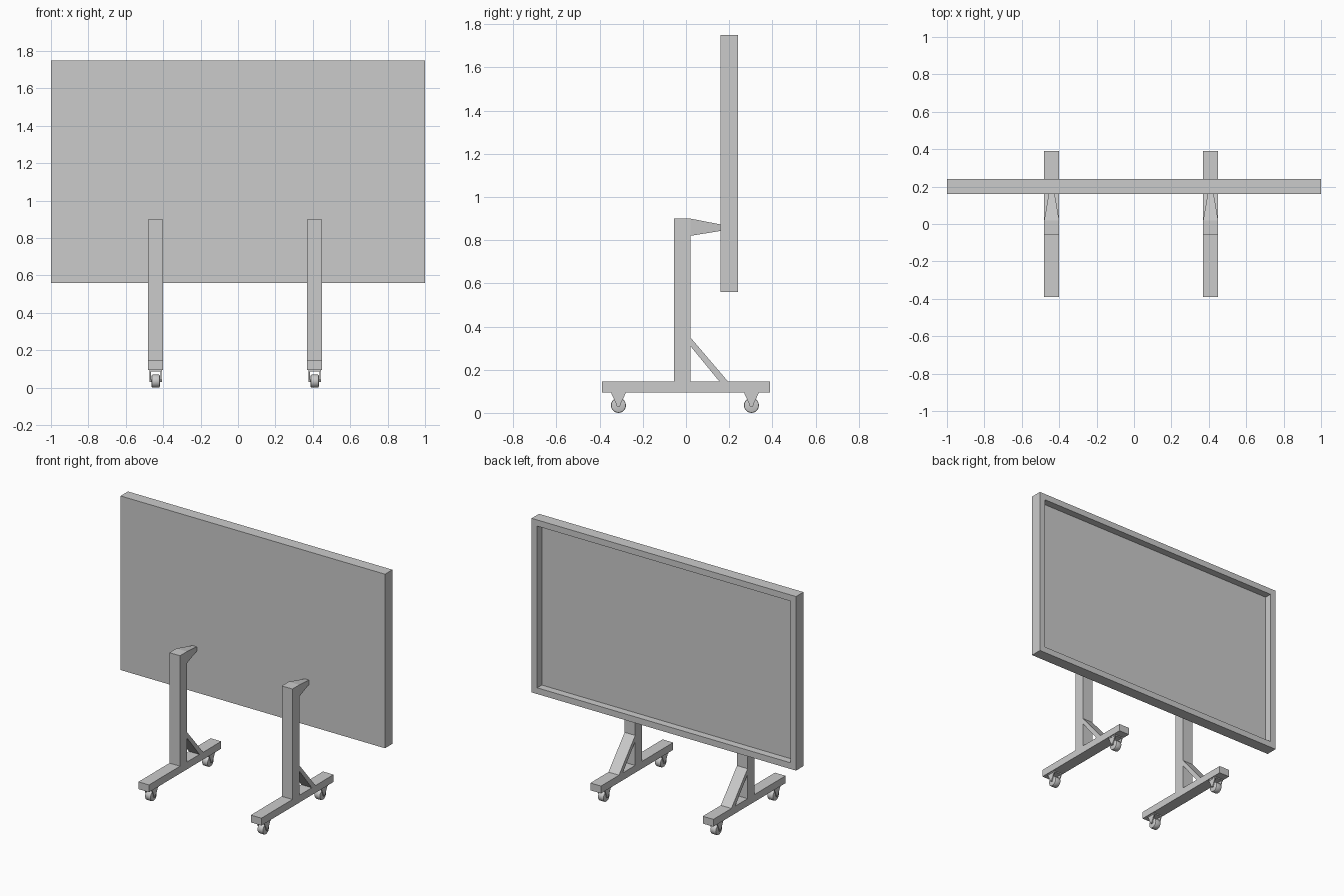
import bpy, bmesh, math
from mathutils import Matrix, Vector

if "Cube" in bpy.data.objects:
    bpy.data.objects.remove(bpy.data.objects["Cube"])


def finish(bm, name, smooth=False):
    bmesh.ops.recalc_face_normals(bm, faces=bm.faces)
    mesh = bpy.data.meshes.new(name)
    bm.to_mesh(mesh)
    bm.free()
    ob = bpy.data.objects.new(name, mesh)
    bpy.context.collection.objects.link(ob)
    if smooth:
        bpy.ops.object.select_all(action='DESELECT')
        bpy.context.view_layer.objects.active = ob
        ob.select_set(True)
        bpy.ops.object.shade_smooth_by_angle(angle=math.radians(35))
    return ob


def box_mesh(x0, x1, y0, y1, z0, z1):
    bm = bmesh.new()
    size = Vector((x1 - x0, y1 - y0, z1 - z0))
    mid = Vector((x0 + x1, y0 + y1, z0 + z1)) / 2
    bmesh.ops.create_cube(bm, size=1, matrix=Matrix.Translation(mid) @ Matrix.Diagonal((*size, 1)))
    return bm


def plate(name, profile, x0, x1):
    """Extrude a (y, z) profile from x0 to x1."""
    bm = bmesh.new()
    face = bm.faces.new([bm.verts.new((x0, y, z)) for y, z in profile])
    ext = bmesh.ops.extrude_face_region(bm, geom=[face])
    verts = [g for g in ext['geom'] if isinstance(g, bmesh.types.BMVert)]
    bmesh.ops.translate(bm, verts=verts, vec=(x1 - x0, 0, 0))
    return finish(bm, name)


def cylinder(name, centre, radius, width, sides, bevel=0):
    """Cylinder with its axis along x."""
    bm = bmesh.new()
    mat = Matrix.Translation(centre) @ Matrix.Rotation(math.pi / 2, 4, 'Y')
    bmesh.ops.create_cone(bm, cap_ends=True, segments=sides, radius1=radius,
                          radius2=radius, depth=width, matrix=mat)
    if bevel:
        rims = [e for e in bm.edges if any(len(f.verts) > 4 for f in e.link_faces)]
        bmesh.ops.bevel(bm, geom=rims, offset=bevel, segments=2, profile=0.5, affect='EDGES')
    return finish(bm, name, True)


# Board with a recessed panel on the +y side
bm = box_mesh(-1, 1, 0.16, 0.24, 0.56, 1.75)
bm.normal_update()
face = max(bm.faces, key=lambda f: f.calc_center_median().y)
bmesh.ops.inset_region(bm, faces=[face], thickness=0.06)
face = max((f for f in bm.faces if abs(f.calc_center_median().x) < 0.01
            and abs(f.calc_center_median().z - 1.155) < 0.01),
           key=lambda f: f.calc_center_median().y)
inner = bmesh.ops.extrude_discrete_faces(bm, faces=[face])['faces'][0]
bmesh.ops.translate(bm, verts=inner.verts, vec=(0, -0.05, 0))
finish(bm, "board")


def caster(x, y, tag):
    # Mounting plate and tapered fork cheeks
    finish(box_mesh(x - 0.034, x + 0.034, y - 0.033, y + 0.033, 0.087, 0.096),
           "caster_plate_" + tag)
    cheek = [(y - 0.033, 0.09), (y + 0.033, 0.09), (y + 0.012, 0.045),
             (y + 0.007, 0.03), (y - 0.007, 0.03), (y - 0.012, 0.045)]
    for side, s in (("left", -1), ("right", 1)):
        a, b = sorted((x + s * 0.026, x + s * 0.032))
        plate(f"caster_fork_{side}_{tag}", cheek, a, b)
    # Wheel and axle
    cylinder("wheel_" + tag, (x, y, 0.035), 0.035, 0.044, 20, 0.006)
    cylinder("axle_" + tag, (x, y, 0.037), 0.006, 0.068, 10)


def stand(x, tag):
    w = 0.04
    finish(box_mesh(x - w, x + w, -0.39, 0.39, 0.095, 0.145), "foot_" + tag)
    finish(box_mesh(x - w, x + w, -0.055, 0.02, 0.145, 0.90), "post_" + tag)
    plate("brace_" + tag, [(0.02, 0.31), (0.155, 0.145), (0.195, 0.145), (0.02, 0.35)],
          x - w, x + w)
    # Arm tapering from the post to the board
    bm = box_mesh(x - w, x + w, 0.02, 0.16, 0.82, 0.90)
    for v in bm.verts:
        if v.co.y > 0.1:
            v.co.x = x + (v.co.x - x) * 0.4
            v.co.z = 0.873 if v.co.z > 0.86 else 0.843
    finish(bm, "arm_" + tag)
    for y, end in ((-0.313, "front"), (0.303, "back")):
        caster(x, y, f"{end}_{tag}")


# Two matching stands
stand(-0.44, "left")
stand(0.41, "right")
